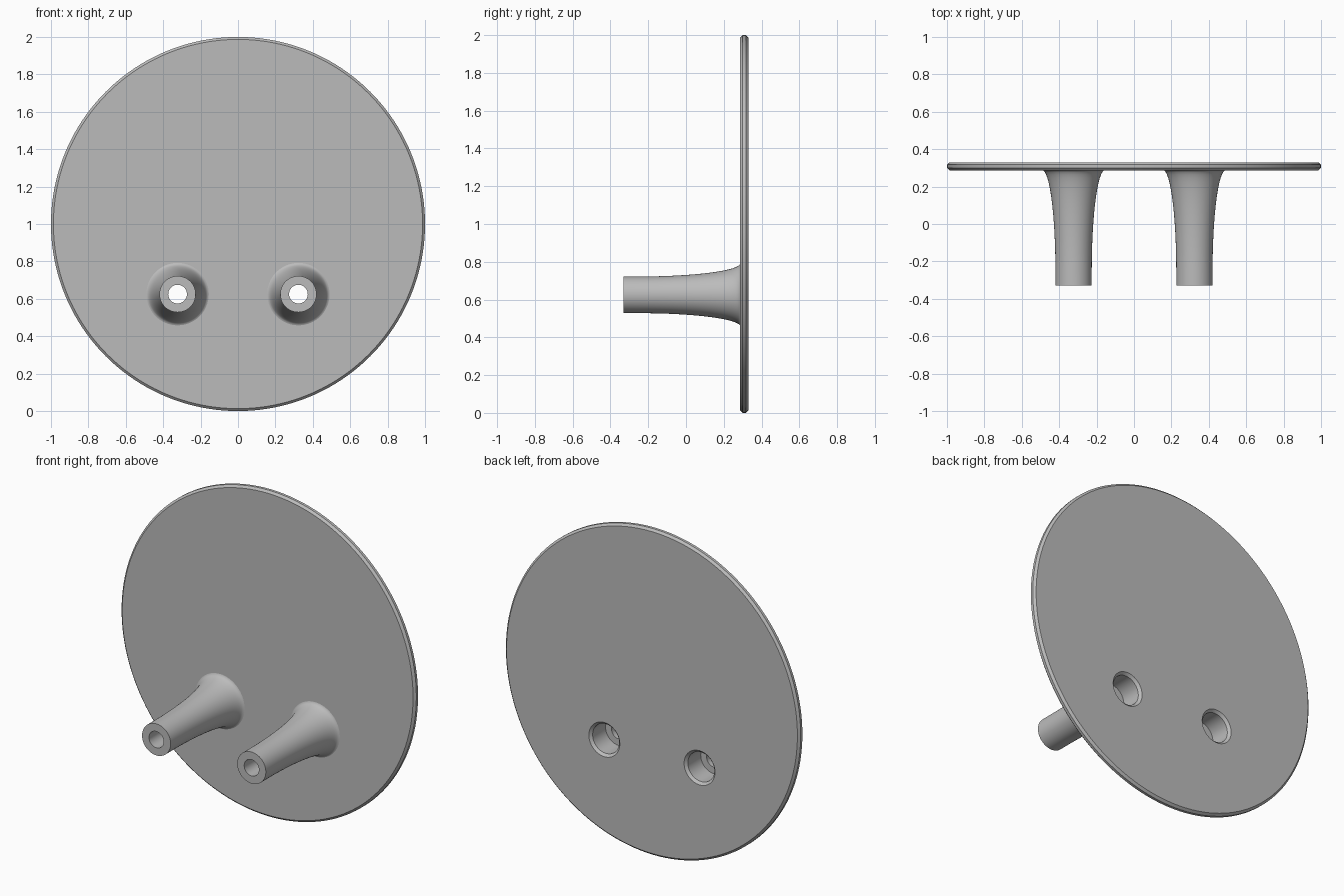
import bpy
import bmesh
import math

default = bpy.data.objects.get("Cube")
if default:
    bpy.data.objects.remove(default, do_unlink=True)

BACK, FRONT, TIP = 0.33, 0.287, -0.33   # depths along y
POST_X, POST_Z = 0.323, 0.625

grey = bpy.data.materials.new("plain grey")
grey.use_nodes = True
colour = (0.5, 0.5, 0.5, 1)
grey.diffuse_color = colour
grey.node_tree.nodes["Principled BSDF"].inputs["Base Color"].default_value = colour


def lathe(name, profile, x, z, sides):
    """Solid turned about the y axis; profile is (radius, y) from end to end."""
    bm = bmesh.new()
    rings = []
    for r, y in profile:
        angles = [math.tau * i / sides for i in range(sides)]
        rings.append([bm.verts.new((x + r * math.cos(a), y, z + r * math.sin(a)))
                      for a in angles])
    for a, b in zip(rings, rings[1:]):
        for i in range(sides):
            j = (i + 1) % sides
            bm.faces.new((a[i], a[j], b[j], b[i]))
    bm.faces.new(rings[0])
    bm.faces.new(rings[-1])
    bmesh.ops.recalc_face_normals(bm, faces=bm.faces)
    mesh = bpy.data.meshes.new(name)
    bm.to_mesh(mesh)
    bm.free()
    mesh.materials.append(grey)
    obj = bpy.data.objects.new(name, mesh)
    bpy.context.collection.objects.link(obj)
    return obj


def finish(obj, cutters):
    """Cut the bores, then smooth the curved faces."""
    bpy.ops.object.select_all(action='DESELECT')
    obj.select_set(True)
    bpy.context.view_layer.objects.active = obj
    for cutter in cutters:
        mod = obj.modifiers.new("bore", 'BOOLEAN')
        mod.operation = 'DIFFERENCE'
        mod.solver = 'EXACT'
        mod.object = cutter
        bpy.ops.object.modifier_apply(modifier=mod.name)
    bpy.ops.object.shade_smooth_by_angle(angle=math.radians(30))


# Round plate with chamfered rim
c = 0.013
plate = lathe("round_plate", [(1 - c, FRONT), (1, FRONT + c), (1, BACK - c), (1 - c, BACK)],
              0, 1, 160)

# Flared post: straight at the tip, elliptical sweep into the plate
START, R, FLARE = -0.25, 0.097, 0.07
post_profile = [(R, TIP)]
for i in range(17):
    a = math.pi / 2 * i / 16
    post_profile.append((R + FLARE * (1 - math.cos(a)),
                         START + (FRONT - START) * math.sin(a)))

# Stepped screw bore: narrow hole, wide recess, chamfered mouth
bore_profile = [(0.05, TIP - 0.1), (0.05, 0.19), (0.09, 0.19), (0.09, BACK - 0.015),
                (0.105, BACK), (0.105, BACK + 0.1)]

posts, bores = [], []
for side, sign in (("left", 1), ("right", -1)):
    posts.append(lathe(side + "_post", post_profile, sign * POST_X, POST_Z, 64))
    bores.append(lathe(side + "_bore", bore_profile, sign * POST_X, POST_Z, 64))

finish(plate, bores)
for post, bore in zip(posts, bores):
    finish(post, [bore])
for bore in bores:
    bpy.data.objects.remove(bore, do_unlink=True)
